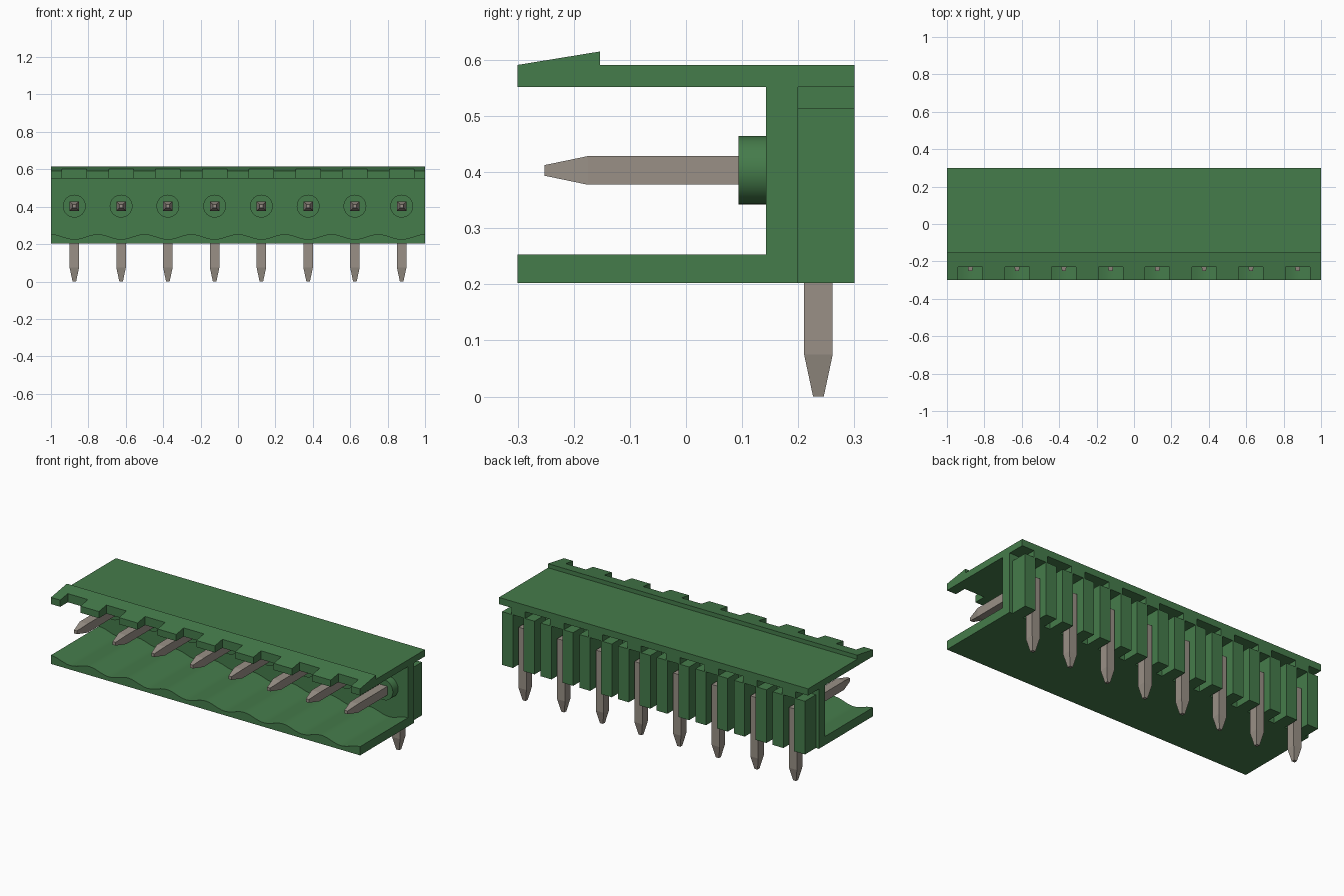
import bpy, bmesh, math
from mathutils import Vector

cube = bpy.data.objects.get("Cube")
if cube:
    bpy.data.objects.remove(cube, do_unlink=True)


def material(name, rgb):
    m = bpy.data.materials.new(name)
    m.use_nodes = True
    m.diffuse_color = (*rgb, 1)
    b = m.node_tree.nodes["Principled BSDF"]
    b.inputs["Base Color"].default_value = (*rgb, 1)
    b.inputs["Roughness"].default_value = 0.6
    return m


GREEN = material("green plastic", (0.06, 0.20, 0.07))
METAL = material("grey metal", (0.32, 0.28, 0.24))

PITCH = 0.25
PINS = [-0.875 + PITCH * i for i in range(8)]
PIN_Z = 0.403      # height of the contact row
LEG_Y = 0.236      # depth of the solder leg row


def finish(name, bm, mat, smooth=False):
    bmesh.ops.recalc_face_normals(bm, faces=bm.faces)
    me = bpy.data.meshes.new(name)
    bm.to_mesh(me)
    bm.free()
    me.materials.append(mat)
    ob = bpy.data.objects.new(name, me)
    bpy.context.collection.objects.link(ob)
    if smooth:
        bpy.ops.object.select_all(action='DESELECT')
        ob.select_set(True)
        bpy.context.view_layer.objects.active = ob
        bpy.ops.object.shade_smooth_by_angle(angle=math.radians(35))
    return ob


def prism(bm, pts, axis, lo, hi):
    """Extrude a 2D profile: (y, z) along x, or (x, z) along y."""
    place = (lambda a, b: (lo, a, b)) if axis == 'x' else (lambda a, b: (a, lo, b))
    face = bm.faces.new([bm.verts.new(place(a, b)) for a, b in pts])
    geom = bmesh.ops.extrude_face_region(bm, geom=[face])["geom"]
    move = Vector((hi - lo, 0, 0)) if axis == 'x' else Vector((0, hi - lo, 0))
    bmesh.ops.translate(bm, vec=move, verts=[v for v in geom if isinstance(v, bmesh.types.BMVert)])


def box(bm, x0, x1, y0, y1, z0, z1):
    prism(bm, [(y0, z0), (y1, z0), (y1, z1), (y0, z1)], 'x', x0, x1)


# Top plate with latch ridge, joined to the contact wall
LIP, FRONT, RIDGE = -0.23, -0.30, -0.153
lip_z = 0.591 + 0.024 * (LIP - FRONT) / (RIDGE - FRONT)
bm = bmesh.new()
prism(bm, [(LIP, 0.552), (0.143, 0.552), (0.143, 0.202), (0.2, 0.202), (0.2, 0.552),
           (0.3, 0.552), (0.3, 0.591), (RIDGE, 0.591), (RIDGE, 0.615), (LIP, lip_z)],
      'x', -1, 1)
finish("top_plate_and_wall", bm, GREEN)

# Teeth of the latch lip between the notches
bm = bmesh.new()
edges = [-1] + [x + s * 0.065 for x in PINS for s in (-1, 1)] + [1]
for x0, x1 in zip(edges[::2], edges[1::2]):
    prism(bm, [(FRONT, 0.552), (LIP, 0.552), (LIP, lip_z), (FRONT, 0.591)], 'x', x0, x1)
finish("latch_teeth", bm, GREEN)

# Floor with a shallow scallop under every contact
bm = bmesh.new()
steps = 96
wave = [(1 - 2 * i / steps, 0.2395 + 0.0135 * math.cos(2 * math.pi * (2 * i / steps) / PITCH))
        for i in range(steps + 1)]
prism(bm, [(-1, 0.202), (1, 0.202)] + wave, 'y', FRONT, 0.143)
finish("scalloped_floor", bm, GREEN, True)

# Rear ribs on both sides of each leg, with a bridge to the top plate
bm = bmesh.new()
for x in PINS:
    for s in (-1, 1):
        a, b = sorted((x + s * 0.035, x + s * 0.105))
        box(bm, a, b, 0.2, 0.3, 0.202, 0.513)
    box(bm, x - 0.045, x + 0.045, 0.2, 0.3, 0.513, 0.552)
finish("rear_ribs", bm, GREEN)

# Round collars around the contacts
bm = bmesh.new()
for x in PINS:
    ring = [(x + 0.061 * math.cos(t), PIN_Z + 0.061 * math.sin(t))
            for t in (2 * math.pi * k / 32 for k in range(32))]
    prism(bm, ring, 'y', 0.094, 0.145)
finish("contact_collars", bm, GREEN, True)


def tapered_pin(bm, base, shoulder, tip):
    """Square pin swept from base to a narrowed tip."""
    direction = (tip - base).normalized()
    u = Vector((1, 0, 0))
    v = direction.cross(u)
    rings = [[bm.verts.new(c + r * (i * u + j * v))
              for i, j in ((-1, -1), (1, -1), (1, 1), (-1, 1))]
             for c, r in ((base, 0.0255), (shoulder, 0.0255), (tip, 0.0095))]
    for p, q in zip(rings, rings[1:]):
        for k in range(4):
            n = (k + 1) % 4
            bm.faces.new((p[k], p[n], q[n], q[k]))
    bm.faces.new(rings[0])
    bm.faces.new(rings[-1])


# Contacts pointing forward and solder legs pointing down
contacts, legs = bmesh.new(), bmesh.new()
for x in PINS:
    tapered_pin(contacts, Vector((x, LEG_Y - 0.0255, PIN_Z)), Vector((x, -0.175, PIN_Z)),
                Vector((x, -0.252, PIN_Z)))
    tapered_pin(legs, Vector((x, LEG_Y, PIN_Z + 0.0255)), Vector((x, LEG_Y, 0.075)),
                Vector((x, LEG_Y, 0)))
finish("front_contacts", contacts, METAL)
finish("solder_legs", legs, METAL)
